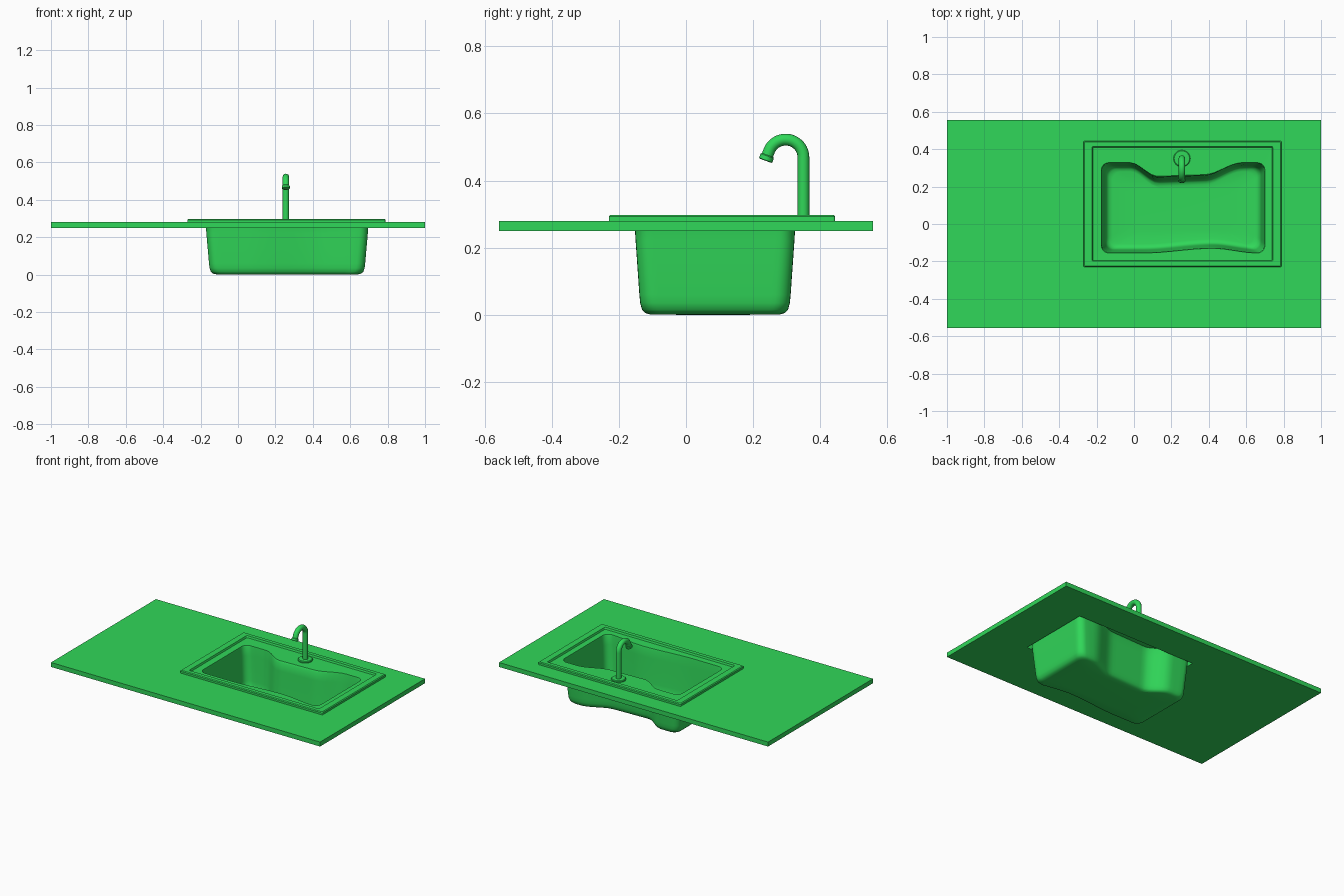
import bpy, bmesh, math
from mathutils import Vector

if "Cube" in bpy.data.objects:
    bpy.data.objects.remove(bpy.data.objects["Cube"], do_unlink=True)

green = bpy.data.materials.new("green")
green.use_nodes = True
COLOR = (0.03, 0.68, 0.1, 1)
green.diffuse_color = COLOR
green.node_tree.nodes["Principled BSDF"].inputs["Base Color"].default_value = COLOR


def finish(obj, angle=35):
    obj.data.materials.clear()
    obj.data.materials.append(green)
    bpy.ops.object.select_all(action="DESELECT")
    obj.select_set(True)
    bpy.context.view_layer.objects.active = obj
    bpy.ops.object.shade_smooth_by_angle(angle=math.radians(angle))
    return obj


def loft(name, rings, cap_start=False, cap_end=False, closed=False):
    """Skin a list of equal-length point rings."""
    bm = bmesh.new()
    rows = [[bm.verts.new(p) for p in ring] for ring in rings]
    pairs = list(zip(rows, rows[1:]))
    if closed:
        pairs.append((rows[-1], rows[0]))
    for a, b in pairs:
        for i in range(len(a)):
            j = (i + 1) % len(a)
            bm.faces.new((a[i], a[j], b[j], b[i]))
    if cap_start:
        bm.faces.new(rows[0][::-1])
    if cap_end:
        bm.faces.new(rows[-1])
    bmesh.ops.recalc_face_normals(bm, faces=bm.faces)
    mesh = bpy.data.meshes.new(name)
    bm.to_mesh(mesh)
    bm.free()
    obj = bpy.data.objects.new(name, mesh)
    bpy.context.collection.objects.link(obj)
    return finish(obj)


def rect(x, y, z):
    return [(x[0], y[0], z), (x[1], y[0], z), (x[1], y[1], z), (x[0], y[1], z)]


def ramp(a, b, v):
    t = min(1, max(0, (v - a) / (b - a)))
    return t * t * (3 - 2 * t)


def outline(x, y, z, r, dent=0.0, steps=28, arc=6):
    """Rounded rectangle whose back and front can bow inward by dent."""
    corners = [(x[1] - r, y[0] + r, -90), (x[1] - r, y[1] - r, 0),
               (x[0] + r, y[1] - r, 90), (x[0] + r, y[0] + r, 180)]
    pts = []
    for n, (cx, cy, start) in enumerate(corners):
        for k in range(arc + 1):
            a = math.radians(start + 90 * k / arc)
            pts.append(Vector((cx + r * math.cos(a), cy + r * math.sin(a), z)))
        nx, ny, ns = corners[(n + 1) % 4]
        a = math.radians(ns)
        end = Vector((nx + r * math.cos(a), ny + r * math.sin(a), z))
        last = pts[-1].copy()
        for k in range(1, steps):
            p = last.lerp(end, k / steps)
            if n == 1:
                p.y -= dent * ramp(-0.02, 0.13, p.x) * (1 - ramp(0.38, 0.58, p.x)) * (1.1 - 0.5 * max(0, p.x))
            if n == 3:
                p.y += 0.35 * dent * ramp(0.05, 0.42, p.x) * (1 - ramp(0.42, 0.66, p.x))
            pts.append(p)
    return pts


# Countertop slab with a rectangular cutout
slab_x, slab_y = (-1, 1), (-0.557, 0.557)
hole_x, hole_y = (-0.18, 0.705), (-0.16, 0.332)
loft("countertop", [rect(slab_x, slab_y, 0.25), rect(slab_x, slab_y, 0.28),
                    rect(hole_x, hole_y, 0.28), rect(hole_x, hole_y, 0.25)], closed=True)

# Sink: raised rim, recessed deck, bowed walls, rounded floor
rim_x, rim_y = (-0.27, 0.788), (-0.23, 0.444)
lip_x, lip_y = (-0.22, 0.738), (-0.195, 0.41)
bowl_x, bowl_y = (-0.175, 0.70), (-0.155, 0.328)


def inset(span, d):
    return (span[0] + d, span[1] - d)


rings = [outline(rim_x, rim_y, 0.28, 0.006),
         outline(rim_x, rim_y, 0.293, 0.006),
         outline(inset(rim_x, 0.005), inset(rim_y, 0.005), 0.298, 0.006),
         outline(inset(lip_x, -0.004), inset(lip_y, -0.004), 0.298, 0.006),
         outline(lip_x, lip_y, 0.286, 0.006),
         outline(bowl_x, bowl_y, 0.285, 0.04, 0.07)]
for d, z in ((0.002, 0.275), (0.006, 0.22), (0.013, 0.14), (0.02, 0.06), (0.023, 0.035),
             (0.03, 0.015), (0.042, 0.005), (0.06, 0.001)):
    rings.append(outline(inset(bowl_x, d), inset(bowl_y, d * 0.8), z, 0.045, 0.075))
rings.append(outline((0.0, 0.52), (-0.03, 0.19), 0.0, 0.045))
loft("sink_basin", rings, cap_end=True)


# Faucet parts
FX, FY = 0.256, 0.35


def turned(name, profile, base, axis, sides=32):
    """Lathe a (radius, height) profile along an axis."""
    q = Vector((0, 0, 1)).rotation_difference(axis)
    rings = []
    for r, h in profile:
        rings.append([base + q @ Vector((r * math.cos(math.tau * i / sides),
                                         r * math.sin(math.tau * i / sides), h))
                      for i in range(sides)])
    return loft(name, rings, True, True)


turned("faucet_base", [(0.045, 0), (0.045, 0.008), (0.041, 0.012), (0.022, 0.013)],
       Vector((FX, FY, 0.284)), Vector((0, 0, 1)))

# Gooseneck pipe: straight riser, arc, short drop
bend, center_z, sweep = 0.053, 0.469, 160
path = [Vector((FX, FY, 0.286))]
for k in range(25):
    a = math.radians(sweep * k / 24)
    path.append(Vector((FX, FY - bend + bend * math.cos(a), center_z + bend * math.sin(a))))
a = math.radians(sweep)
drop = Vector((0, -math.sin(a), math.cos(a)))
path.append(path[-1] + drop * 0.02)
curve = bpy.data.curves.new("faucet_pipe", "CURVE")
curve.dimensions = "3D"
curve.bevel_depth = 0.0175
curve.bevel_resolution = 6
curve.use_fill_caps = True
spline = curve.splines.new("POLY")
spline.points.add(len(path) - 1)
for point, co in zip(spline.points, path):
    point.co = (*co, 1)
pipe = bpy.data.objects.new("faucet_pipe", curve)
bpy.context.collection.objects.link(pipe)
bpy.ops.object.select_all(action="DESELECT")
pipe.select_set(True)
bpy.context.view_layer.objects.active = pipe
bpy.ops.object.convert(target="MESH")
finish(bpy.context.view_layer.objects.active)

# Nozzle collar at the pipe end
turned("faucet_nozzle", [(0.018, 0), (0.021, 0.003), (0.021, 0.016), (0.018, 0.018)],
       path[-1] - drop * 0.008, drop)
